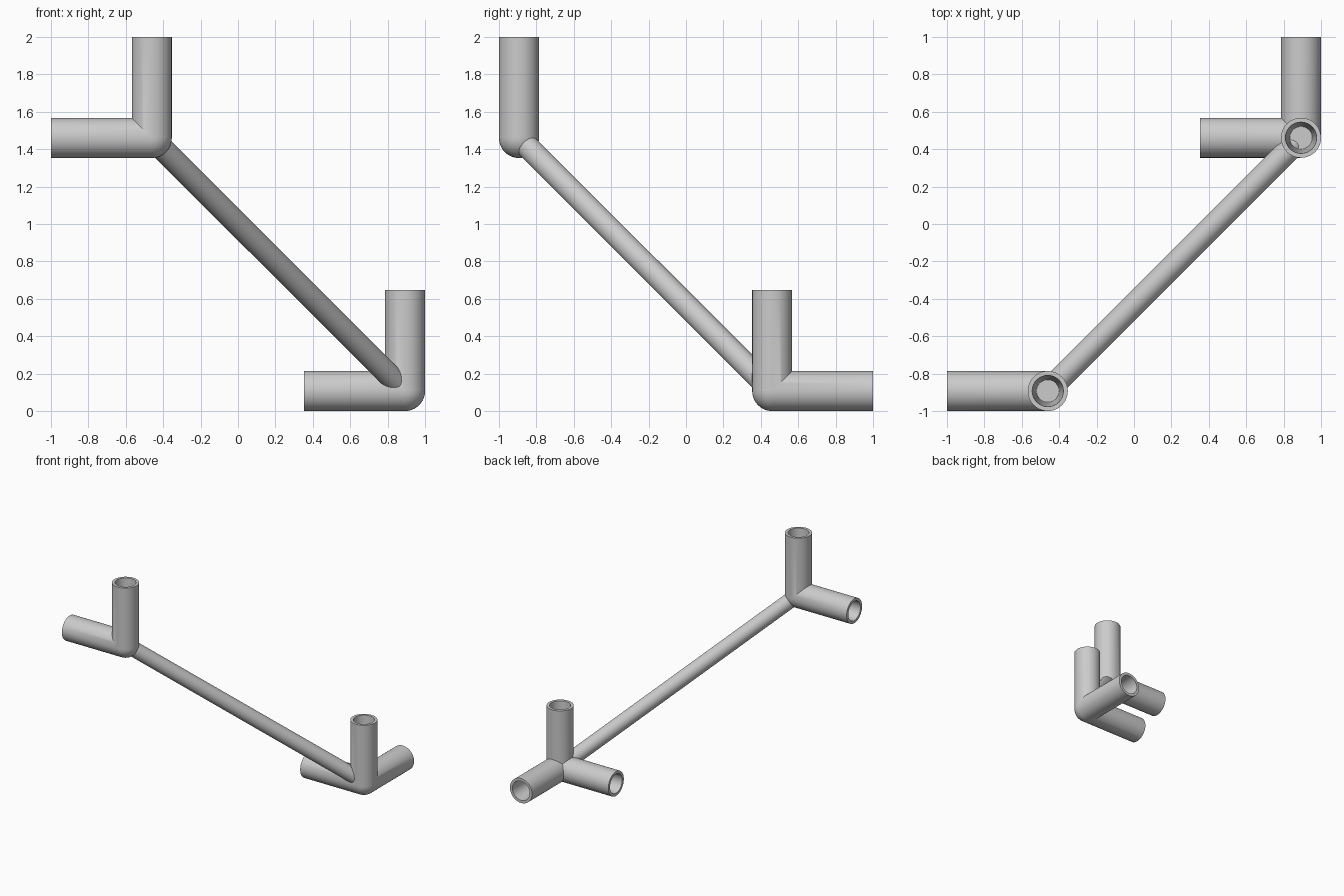
import bpy
import math
from mathutils import Vector

cube = bpy.data.objects.get("Cube")
if cube:
    bpy.data.objects.remove(cube, do_unlink=True)

RADIUS = 0.107       # socket outer radius
ARM = 0.54           # corner centre to open end
FLOOR = 0.1          # corner centre to bore floor
STRUT_RADIUS = 0.062
SIDES = 64

grey = bpy.data.materials.new("plain grey")
grey.use_nodes = True
colour = (0.6, 0.6, 0.6, 1)
grey.diffuse_color = colour
grey.node_tree.nodes["Principled BSDF"].inputs["Base Color"].default_value = colour


def rod(name, start, end, r1, r2):
    """Capped round bar between two points, tapering from r1 to r2."""
    start, end = Vector(start), Vector(end)
    axis = end - start
    bpy.ops.mesh.primitive_cone_add(vertices=SIDES, radius1=r1, radius2=r2,
                                    depth=axis.length, location=(start + end) / 2)
    obj = bpy.context.object
    obj.name = name
    obj.rotation_euler = axis.to_track_quat("Z", "Y").to_euler()
    obj.data.materials.append(grey)
    return obj


def combine(target, tool, operation):
    mod = target.modifiers.new("join", "BOOLEAN")
    mod.operation = operation
    mod.solver = "EXACT"
    mod.object = tool
    bpy.context.view_layer.objects.active = target
    bpy.ops.object.modifier_apply(modifier=mod.name)
    bpy.data.objects.remove(tool, do_unlink=True)


def smooth(obj):
    bpy.ops.object.select_all(action="DESELECT")
    obj.select_set(True)
    bpy.context.view_layer.objects.active = obj
    bpy.ops.object.shade_smooth_by_angle(angle=math.radians(30))


def corner_joint(name, centre, directions):
    """Round corner with one hollow socket per direction."""
    centre = Vector(centre)
    bpy.ops.mesh.primitive_uv_sphere_add(segments=SIDES, ring_count=SIDES // 2,
                                         radius=RADIUS * 0.999, location=centre)
    joint = bpy.context.object
    joint.name = name
    joint.data.materials.append(grey)
    arms = [Vector(d) for d in directions]
    for d in arms:
        combine(joint, rod("arm", centre, centre + d * ARM, RADIUS, RADIUS), "UNION")
    # Tapered blind bores
    for d in arms:
        bore = rod("bore", centre + d * FLOOR, centre + d * (ARM + 0.01), 0.06, 0.084)
        combine(joint, bore, "DIFFERENCE")
    smooth(joint)


low = (0.893, 0.461, 0.107)
high = (-0.461, -0.893, 1.46)
corner_joint("lower_corner_joint", low, [(0, 0, 1), (-1, 0, 0), (0, 1, 0)])
corner_joint("upper_corner_joint", high, [(0, 0, 1), (-1, 0, 0)])

# Diagonal brace between the two corners
smooth(rod("diagonal_strut", low, high, STRUT_RADIUS, STRUT_RADIUS))
